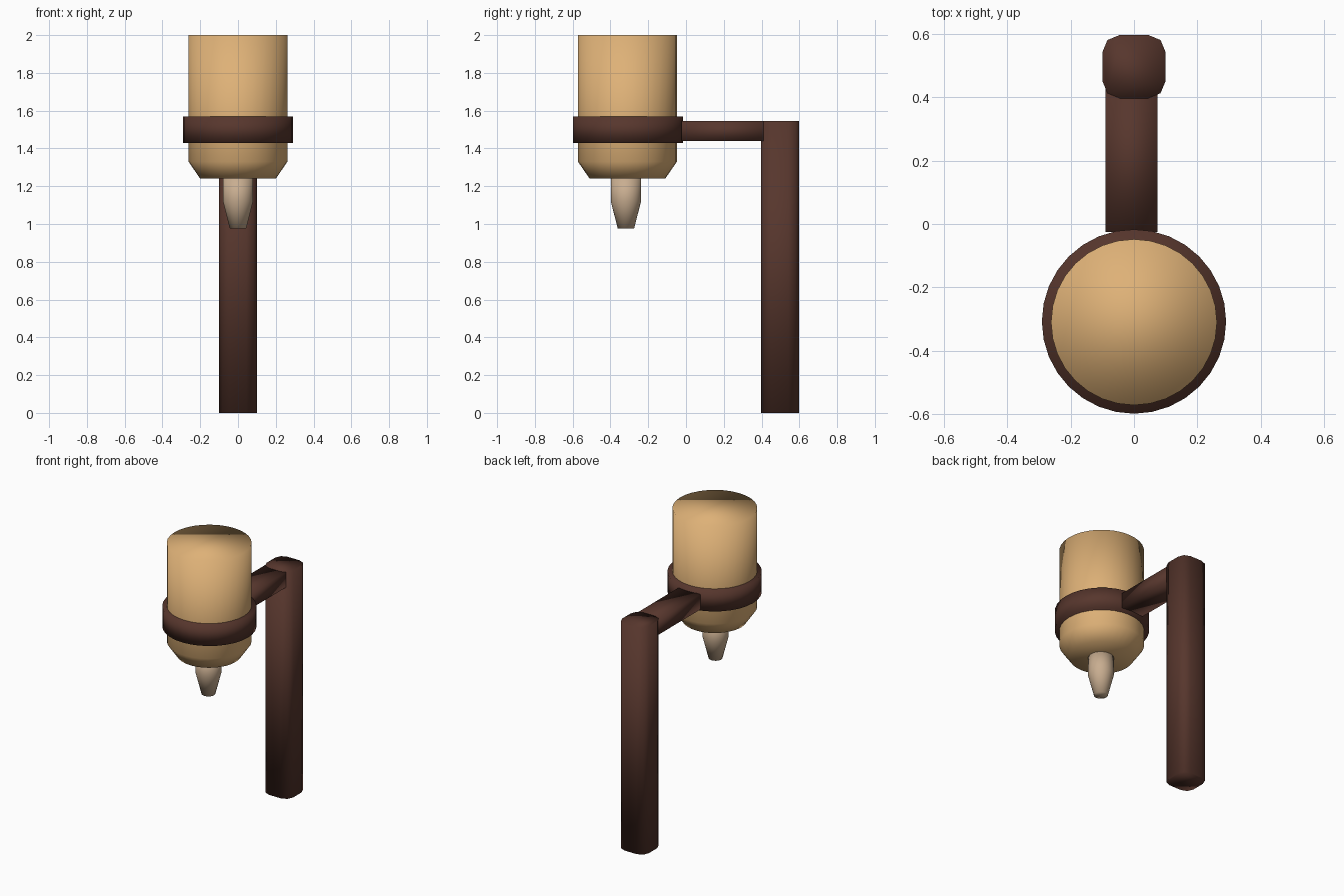
import bpy, math

if "Cube" in bpy.data.objects:
    bpy.data.objects.remove(bpy.data.objects["Cube"])


def material(name, rgb):
    m = bpy.data.materials.new(name)
    m.diffuse_color = (*rgb, 1)
    m.use_nodes = True
    m.node_tree.nodes["Principled BSDF"].inputs["Base Color"].default_value = m.diffuse_color
    return m


TAN = material("tan bottle", (0.73, 0.44, 0.185))
BROWN = material("dark brown stand", (0.095, 0.037, 0.026))
BEIGE = material("beige nozzle", (0.58, 0.42, 0.28))


def loft(name, rings, mat):
    """Join equal-length point rings into a closed, fully smooth solid with flat end caps."""
    n = len(rings[0])
    verts = [p for ring in rings for p in ring]
    faces = [tuple(reversed(range(n))), tuple(range(len(verts) - n, len(verts)))]
    for r in range(len(rings) - 1):
        for i in range(n):
            j = (i + 1) % n
            faces.append((r * n + i, r * n + j, (r + 1) * n + j, (r + 1) * n + i))
    mesh = bpy.data.meshes.new(name)
    mesh.from_pydata(verts, [], faces)
    mesh.materials.append(mat)
    mesh.polygons.foreach_set("use_smooth", [True] * len(faces))
    mesh.update()
    obj = bpy.data.objects.new(name, mesh)
    bpy.context.collection.objects.link(obj)
    return obj


def lathe(name, y, profile, mat, n=32):
    """Turn a (radius, height) profile, listed bottom to top, about a vertical axis."""
    rings = [[(r * math.sin(-2 * math.pi * i / n), y + r * math.cos(2 * math.pi * i / n), z)
              for i in range(n)] for r, z in profile]
    return loft(name, rings, mat)


def rounded_square(half, radius, y, z, steps=2):
    """Counter-clockwise square outline with rounded corners."""
    points = []
    c = half - radius
    for k, (sx, sy) in enumerate([(1, 1), (-1, 1), (-1, -1), (1, -1)]):
        for s in range(steps + 1):
            a = math.pi / 2 * (k + s / steps)
            points.append((sx * c + radius * math.cos(a), y + sy * c + radius * math.sin(a), z))
    return points


# Bottle, its clamp ring and nozzle
lathe("bottle", -0.31, [(0.2, 1.24), (0.262, 1.33), (0.262, 2.0)], TAN)
lathe("clamp_ring", -0.308, [(0.291, 1.43), (0.291, 1.57)], BROWN)
lathe("nozzle", -0.318, [(0.043, 0.975), (0.08, 1.12), (0.08, 1.25)], BEIGE)

# Upright post with rounded corners
loft("post", [rounded_square(0.1, 0.055, 0.497, z) for z in (0, 1.545)], BROWN)

# Horizontal arm from the ring to the post
loft("arm", [[(-0.09, -0.025, z), (0.075, -0.025, z), (0.075, 0.45, z), (-0.09, 0.45, z)]
             for z in (1.44, 1.544)], BROWN)
